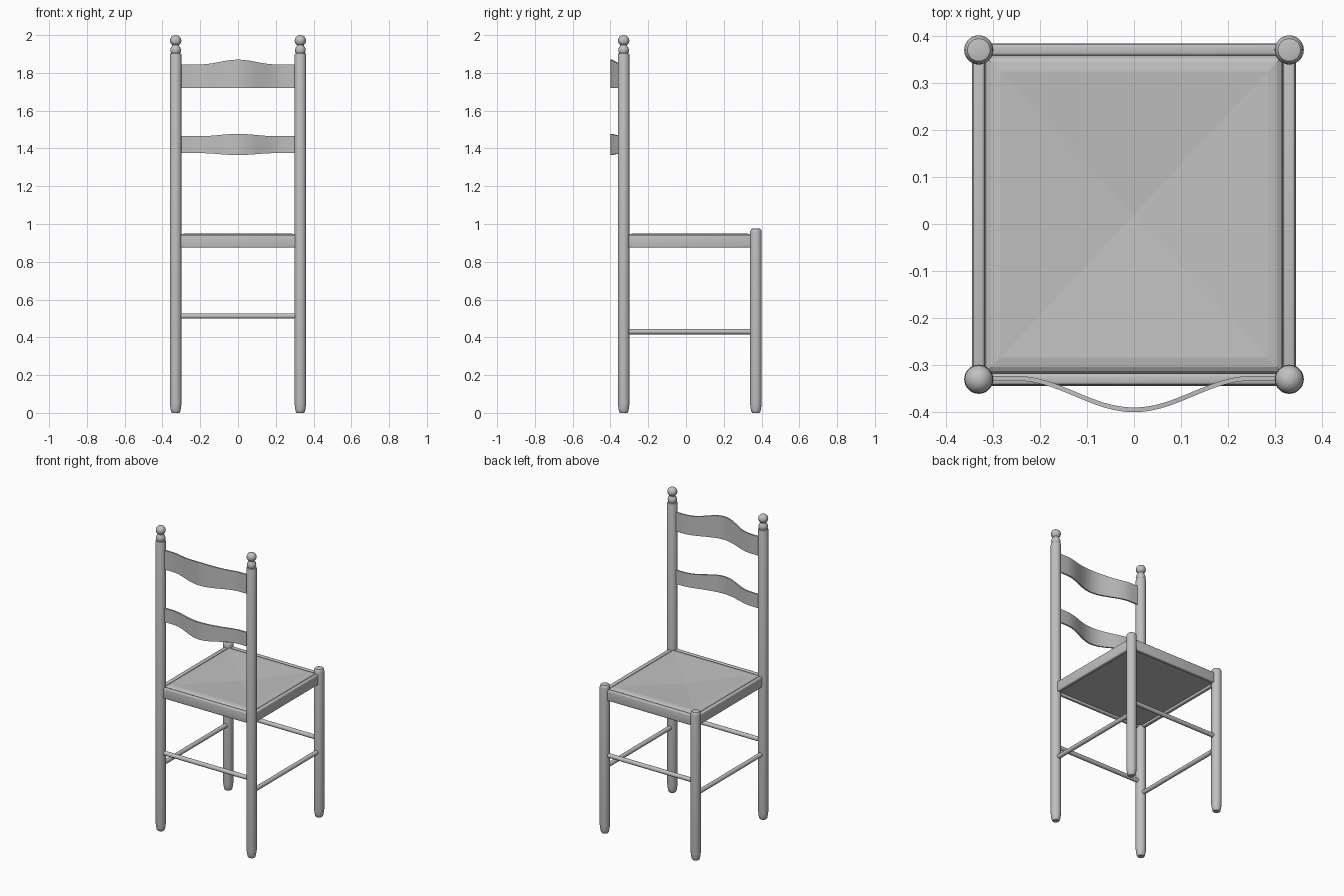
import bpy
import bmesh
import math
from mathutils import Matrix, Vector

default = bpy.data.objects.get("Cube")
if default:
    bpy.data.objects.remove(default, do_unlink=True)

# One plain grey for the whole chair
GREY = (0.53, 0.53, 0.53, 1)
grey = bpy.data.materials.new("plain grey")
grey.use_nodes = True
grey.diffuse_color = GREY
grey.node_tree.nodes["Principled BSDF"].inputs["Base Color"].default_value = GREY

POST_X, BACK_Y, FRONT_Y = 0.33, -0.33, 0.37


def finish(name, bm, smooth=True):
    bmesh.ops.recalc_face_normals(bm, faces=bm.faces)
    mesh = bpy.data.meshes.new(name)
    bm.to_mesh(mesh)
    bm.free()
    mesh.materials.append(grey)
    obj = bpy.data.objects.new(name, mesh)
    bpy.context.collection.objects.link(obj)
    if smooth:
        bpy.ops.object.select_all(action="DESELECT")
        obj.select_set(True)
        bpy.context.view_layer.objects.active = obj
        bpy.ops.object.shade_smooth_by_angle(angle=math.radians(35))
    return obj


def bridge(bm, a, b):
    for i in range(len(a)):
        j = (i + 1) % len(a)
        bm.faces.new((a[i], a[j], b[j], b[i]))


def lathe(name, profile, x, y, sides=28):
    """Turned part from (radius, height) pairs."""
    bm = bmesh.new()
    rings = []
    for r, z in profile:
        angles = [math.tau * k / sides for k in range(sides)]
        rings.append([bm.verts.new((x + r * math.cos(a), y + r * math.sin(a), z))
                      for a in angles])
    for a, b in zip(rings, rings[1:]):
        bridge(bm, a, b)
    bm.faces.new(rings[0])
    bm.faces.new(rings[-1])
    return finish(name, bm)


def rail(name, a, b, thickness, height):
    """Board with softened edges between two points."""
    a, b = Vector(a), Vector(b)
    span = b - a
    size = (span.length, thickness, height) if span.x else (thickness, span.length, height)
    bm = bmesh.new()
    bmesh.ops.create_cube(bm, size=1, matrix=Matrix.Translation((a + b) / 2)
                          @ Matrix.Diagonal((*size, 1)))
    bmesh.ops.bevel(bm, geom=bm.edges[:], offset=0.006, segments=3,
                    profile=0.5, affect="EDGES")
    return finish(name, bm)


def rung(name, a, b, radius=0.014):
    """Round rod between two points."""
    a, b = Vector(a), Vector(b)
    span = b - a
    turn = span.to_track_quat("Z", "Y").to_matrix().to_4x4()
    bm = bmesh.new()
    bmesh.ops.create_cone(bm, cap_ends=True, segments=20, radius1=radius,
                          radius2=radius, depth=span.length,
                          matrix=Matrix.Translation((a + b) / 2) @ turn)
    return finish(name, bm)


def bump(x, reach):
    return 0.5 + 0.5 * math.cos(math.pi * min(abs(x) / reach, 1))


def slat(name, low, high, drop, rise, steps=40, thick=0.01):
    """Bowed back slat with a crest along its edges."""
    bm = bmesh.new()
    rings = []
    for k in range(steps + 1):
        x = (2 * k / steps - 1) * 0.315
        y = BACK_Y + 0.002 - 0.067 * bump(x, 0.25)
        lo, hi = low - drop * bump(x, 0.2), high + rise * bump(x, 0.2)
        half = thick / 2
        rings.append([bm.verts.new((x, y + dy, z)) for dy, z in
                      ((-half, lo), (half, lo), (half, hi), (-half, hi))])
    for a, b in zip(rings, rings[1:]):
        bridge(bm, a, b)
    bm.faces.new(rings[0])
    bm.faces.new(rings[-1])
    return finish(name, bm)


# Posts: rounded feet, back pair with turned ball finials
foot = [(0.019, 0), (0.024, 0.006), (0.027, 0.02), (0.031, 0.05)]
front_top = [(0.031, 0.955), (0.029, 0.967), (0.024, 0.974), (0.016, 0.976)]
finial = [(0.031, 1.895), (0.029, 1.902), (0.024, 1.904), (0.027, 1.912),
          (0.028, 1.922), (0.026, 1.932), (0.019, 1.942), (0.018, 1.947)]
for step in range(3, 16):
    t = math.pi * step / 16
    finial.append((0.03 * math.sin(t), 1.971 - 0.029 * math.cos(t)))
for side, sx in (("right", -1), ("left", 1)):
    lathe(f"back_post_{side}", foot + finial, sx * POST_X, BACK_Y)
    lathe(f"front_leg_{side}", foot + front_top, sx * POST_X, FRONT_Y)

# Seat rails and rungs
RAIL_Z, END_Z, SIDE_Z = 0.909, 0.513, 0.43
for side, sx in (("right", -1), ("left", 1)):
    x = sx * POST_X
    rail(f"seat_rail_{side}", (x, BACK_Y, RAIL_Z), (x, FRONT_Y, RAIL_Z), 0.025, 0.068)
    rung(f"rung_{side}", (x, BACK_Y, SIDE_Z), (x, FRONT_Y, SIDE_Z))
for end, y in (("back", BACK_Y), ("front", FRONT_Y)):
    rail(f"seat_rail_{end}", (-POST_X, y, RAIL_Z), (POST_X, y, RAIL_Z), 0.024, 0.068)
    rung(f"rung_{end}", (-POST_X, y, END_Z), (POST_X, y, END_Z))

# Seat: rolled rim and four panels dipping to the middle
bm = bmesh.new()
mid_y = (BACK_Y + FRONT_Y) / 2
rings = []
for s, z in ((1, 0.888), (1, 0.932), (0.985, 0.941), (0.96, 0.946), (0.9, 0.949)):
    rings.append([bm.verts.new((sx * s * 0.317, mid_y + sy * s * 0.338, z))
                  for sx, sy in ((-1, -1), (1, -1), (1, 1), (-1, 1))])
for a, b in zip(rings, rings[1:]):
    bridge(bm, a, b)
bm.faces.new(rings[0])
centre = bm.verts.new((0, mid_y, 0.933))
for k in range(4):
    bm.faces.new((rings[-1][k], rings[-1][(k + 1) % 4], centre))
finish("seat", bm, smooth=False)

# Back slats
slat("top_slat", 1.72, 1.845, 0, 0.025)
slat("lower_slat", 1.375, 1.465, 0.01, 0.012)
